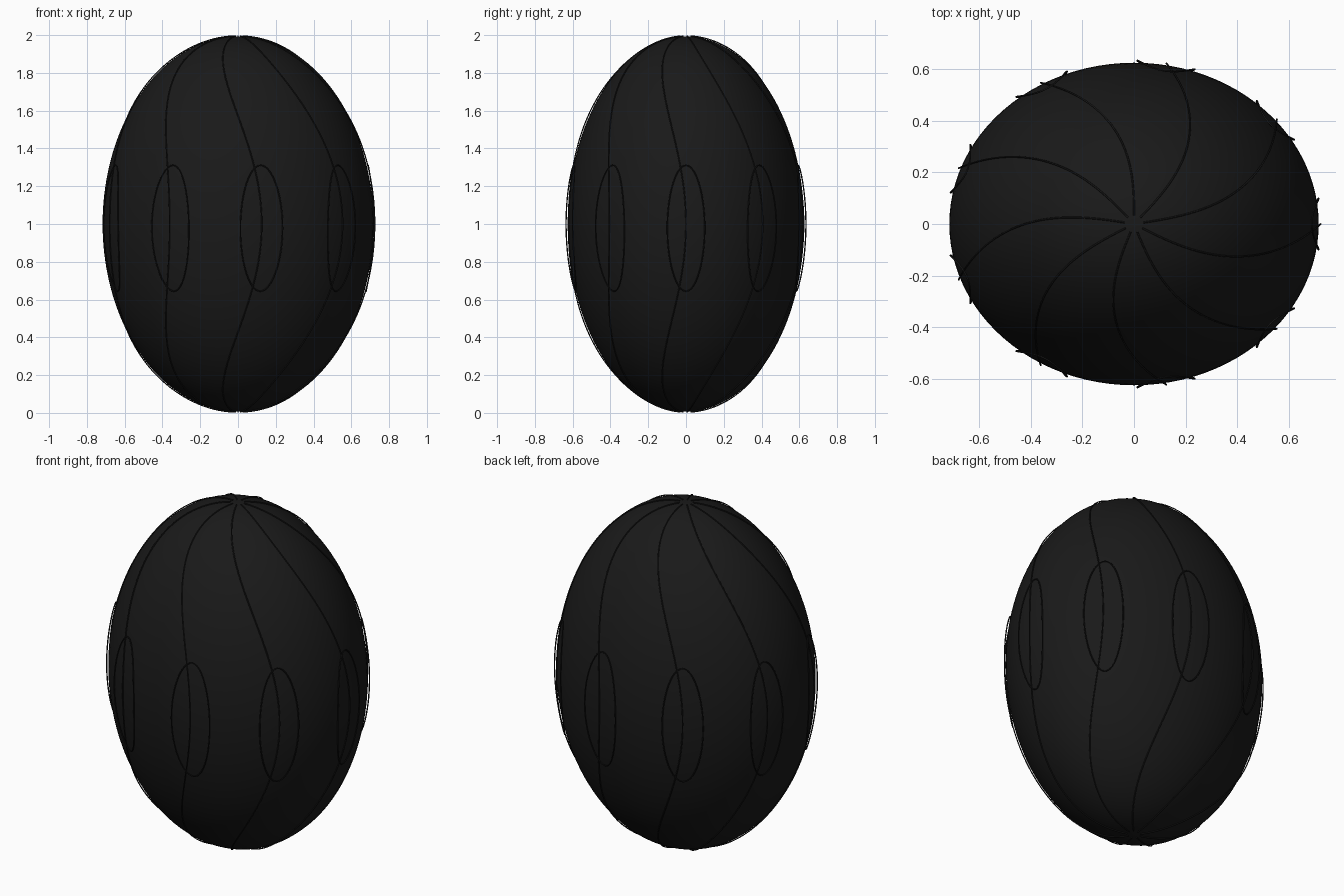
import bpy
from math import sin, cos, pi, radians

if "Cube" in bpy.data.objects:
    bpy.data.objects.remove(bpy.data.objects["Cube"])

RX, RY, RZ = 0.717, 0.626, 0.993   # shell semi-axes
COUNT = 9

mat = bpy.data.materials.new("black")
mat.diffuse_color = (0.01, 0.01, 0.01, 1)
mat.use_nodes = True
mat.node_tree.nodes["Principled BSDF"].inputs["Base Color"].default_value = mat.diffuse_color


def on_shell(angle, lat, gap=0.007):
    """Point just above the egg-shaped shell."""
    return ((RX + gap) * cos(lat) * cos(angle),
            (RY + gap) * cos(lat) * sin(angle),
            1 + (RZ + gap * 0.5) * sin(lat))


def wire(name, points, closed):
    """Thin round wire through the points, as a mesh."""
    cu = bpy.data.curves.new(name, 'CURVE')
    cu.dimensions = '3D'
    cu.bevel_depth = 0.0035
    cu.bevel_resolution = 1
    cu.use_fill_caps = True
    sp = cu.splines.new('POLY')
    sp.points.add(len(points) - 1)
    for p, co in zip(sp.points, points):
        p.co = (*co, 1)
    sp.use_cyclic_u = closed
    ob = bpy.data.objects.new(name, cu)
    bpy.context.collection.objects.link(ob)
    bpy.ops.object.select_all(action='DESELECT')
    ob.select_set(True)
    bpy.context.view_layer.objects.active = ob
    bpy.ops.object.convert(target='MESH')
    ob = bpy.context.object
    ob.data.materials.clear()
    ob.data.materials.append(mat)
    bpy.ops.object.shade_smooth()


# Smooth ellipsoid shell
bpy.ops.mesh.primitive_uv_sphere_add(segments=96, ring_count=64, radius=1, location=(0, 0, 1))
shell = bpy.context.object
shell.name = "shell"
shell.scale = (RX, RY, RZ)
bpy.ops.object.transform_apply(location=False, rotation=False, scale=True)
bpy.ops.object.shade_smooth()
shell.data.materials.append(mat)

for i in range(COUNT):
    a = 2 * pi * i / COUNT
    # Swirling seam from pole to pole
    lats = [radians(-87 + 174 * k / 72) for k in range(73)]
    wire(f"seam_{i + 1}", [on_shell(a - 0.53 * sin(t) ** 2, t) for t in lats], False)
    # Oval ring around the seam at mid height
    us = [2 * pi * k / 48 for k in range(48)]
    wire(f"oval_ring_{i + 1}",
         [on_shell(a + 0.157 * cos(u), -0.024 + 0.341 * sin(u), 0.009) for u in us], True)
